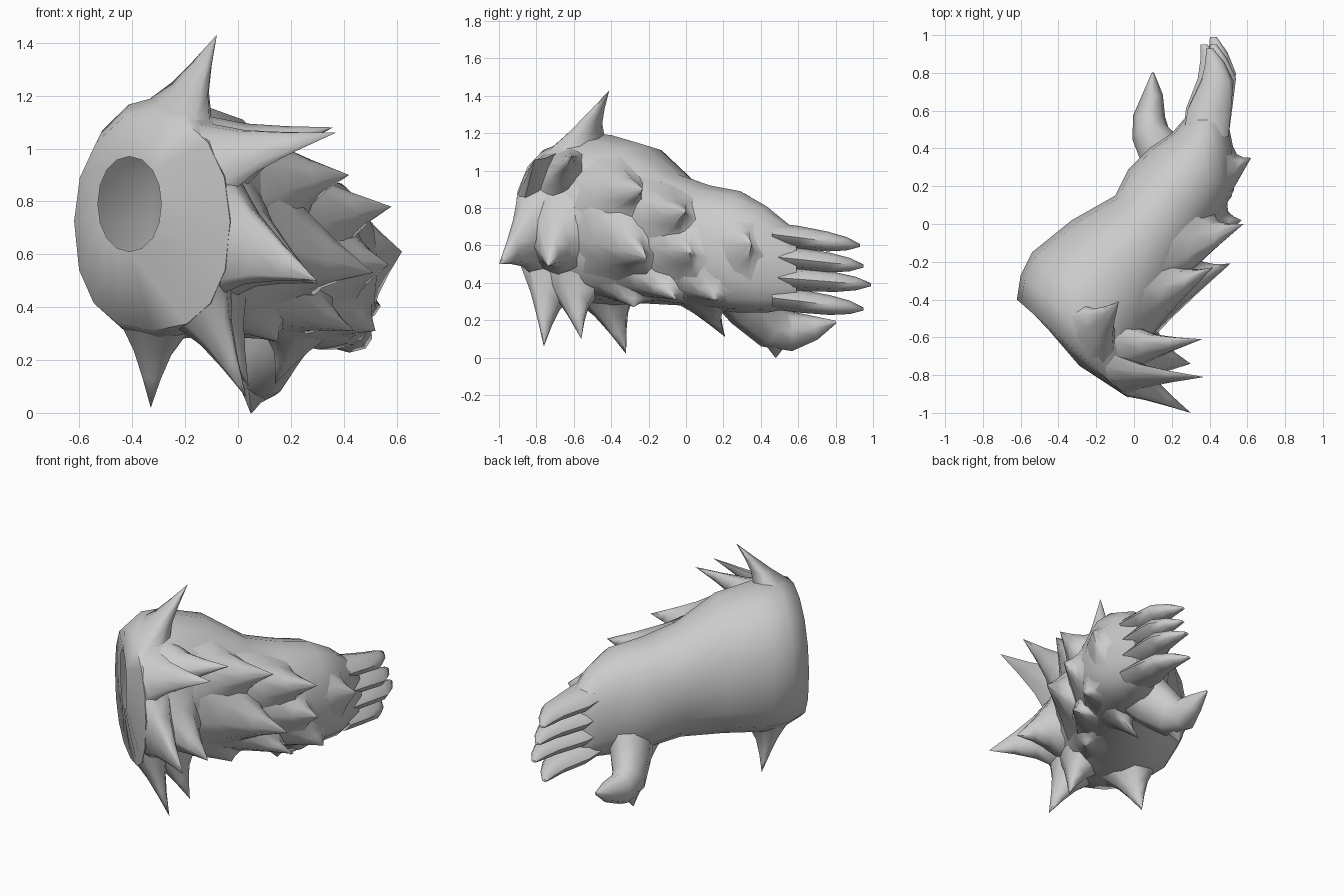
import bpy, bmesh
from math import sin, cos, pi, radians, copysign
from mathutils import Vector as V

if "Cube" in bpy.data.objects:
    bpy.data.objects.remove(bpy.data.objects["Cube"])


def sup(v, e):
    return copysign(abs(v) ** e, v)


def loft(name, rings, cap_start, cap_end, angle=45):
    """Skin a list of equally sized point rings."""
    bm = bmesh.new()
    loops = [[bm.verts.new(p) for p in r] for r in rings]
    n = len(loops[0])
    for a, b in zip(loops, loops[1:]):
        for i in range(n):
            j = (i + 1) % n
            bm.faces.new((a[i], a[j], b[j], b[i]))
    if cap_start:
        bm.faces.new(loops[0][::-1])
    if cap_end:
        bm.faces.new(loops[-1])
    bmesh.ops.recalc_face_normals(bm, faces=bm.faces)
    me = bpy.data.meshes.new(name)
    bm.to_mesh(me)
    bm.free()
    ob = bpy.data.objects.new(name, me)
    bpy.context.collection.objects.link(ob)
    bpy.ops.object.select_all(action='DESELECT')
    ob.select_set(True)
    bpy.context.view_layer.objects.active = ob
    bpy.ops.object.shade_smooth_by_angle(angle=radians(angle))
    return ob


def ring(c, u, w, n=8):
    return [c + u * cos(2 * pi * i / n) + w * sin(2 * pi * i / n) for i in range(n)]


# Forearm sections: left x, y, right x, y, top z, bottom z
SECT = [(-.62, -.40, -.03, -.92, 1.14, .31), (-.60, -.27, .02, -.78, 1.20, .28),
        (-.54, -.15, .07, -.65, 1.19, .28), (-.33, .02, .17, -.48, 1.14, .29),
        (-.10, .15, .28, -.24, .98, .28), (-.03, .29, .42, -.03, .92, .26),
        (.08, .40, .53, .18, .89, .24), (.20, .48, .53, .38, .81, .24),
        (.26, .55, .50, .53, .72, .26), (.32, .60, .49, .59, .67, .30)]
HOLE = (-.53, -.47, -.29, -.75, .97, .61)


def on_section(s, a):
    """Point on a section, squarer along the bottom than the top."""
    lx, ly, rx, ry, zt, zb = s
    c = V(((lx + rx) / 2, (ly + ry) / 2, (zt + zb) / 2))
    u = V(((rx - lx) / 2, (ry - ly) / 2, 0))
    e = .96 if sin(a) >= 0 or s is HOLE else .84
    return c + u * sup(cos(a), e) + V((0, 0, (zt - zb) / 2 * sup(sin(a), e))), c


def surface(t, deg):
    """Point on the forearm at section t and angle; also the section centre."""
    t = min(max(t, 0), len(SECT) - 1.001)
    i = int(t)
    f = t - i
    a = radians(deg)
    (p, c), (q, d) = on_section(SECT[i], a), on_section(SECT[i + 1], a)
    return p.lerp(q, f), c.lerp(d, f)


# Forearm and palm, open socket at the near end
loft("forearm", [[on_section(s, 2 * pi * i / 16)[0] for i in range(16)]
                 for s in [HOLE] + SECT], False, True, 70)

# Fur tufts: section, angle, tip x, y, z, half width
TUFTS = [(1.0, 76, -.08, -.41, 1.43, .13), (.3, 36, .37, -.81, 1.06, .12),
         (1.4, 36, .36, -.61, 1.08, .12), (.3, -6, .30, -1.0, .50, .17),
         (1.4, -8, .30, -.74, .49, .16), (.4, -52, .03, -.76, .06, .14),
         (1.5, -52, .04, -.56, .10, .13), (1.4, -100, -.33, -.32, .02, .12),
         (3.0, 30, .42, -.23, .90, .15), (3.2, -8, .51, -.21, .53, .17),
         (4.3, 28, .58, 0, .78, .14), (4.7, -5, .57, .02, .56, .14),
         (5.9, 5, .62, .35, .61, .19), (4.0, -45, .44, -.05, .31, .13),
         (3.1, -60, .15, -.28, .27, .12), (5.4, -40, .52, .15, .31, .13),
         (4.9, -80, .14, .21, .11, .09)]
for k, (t, deg, x, y, z, hw) in enumerate(TUFTS):
    tip = V((x, y, z))
    p, c = surface(t, deg)
    base = c.lerp(p, .97)
    dt = hw * 1.3 / .18                       # reach along the arm
    dd = hw * 1.35 / (p - c).length * 57.3    # reach around the arm
    foot = []
    for i in range(8):                        # foot follows the arm surface
        a = 2 * pi * i / 8
        q, m = surface(t + dt * cos(a), deg + dd * sin(a))
        foot.append(m.lerp(q, .98))
    rings = [foot]
    for f, g in ((.27, .6), (.6, .3), (1, .01)):
        rings.append([base.lerp(tip, f) + (q - base) * g for q in foot])
    rings[-1] = [tip + (q - tip) * .05 for q in rings[-1]]
    loft(f"fur_tuft_{k + 1}", rings, False, True, 75)

# Four fingers curling inward to a blunt wedge
for k, (z0, z1, dx, dy) in enumerate([(.66, .60, -.02, -.05), (.54, .49, 0, -.03),
                                      (.43, .39, 0, .01), (.32, .26, -.05, -.03)]):
    rings = []
    for f, x, y, rx, rz in ((0, .38, .46, .12, .062), (.3, .405, .62, .115, .062),
                            (.65, .455, .79, .085, .053), (.85, .445, .90, .05, .036),
                            (1, .42, .98, .018, .008)):
        c = V((x + dx * f, y + dy * f, z0 + (z1 - z0) * f))
        rings.append(ring(c, V((rx, 0, 0)), V((0, 0, rz)), 8))
    loft(f"finger_{k + 1}", rings, False, True, 60)

# Thumb hanging below the palm, pointed at the end
THUMB = [(.23, .27, .42, .17), (.15, .36, .28, .145), (.09, .47, .165, .12),
         (.08, .57, .14, .10), (.10, .69, .16, .062), (.10, .80, .19, .008)]
rings = []
for k, (x, y, z, r) in enumerate(THUMB):
    a, b = THUMB[max(k - 1, 0)], THUMB[min(k + 1, len(THUMB) - 1)]
    d = (V(b[:3]) - V(a[:3])).normalized()
    side = V((1, 0, 0))
    side = (side - d * side.dot(d)).normalized()
    rings.append(ring(V((x, y, z)), side * r * .85, d.cross(side) * r * 1.05, 8))
loft("thumb", rings, False, True, 60)
# Thumb knuckle point
loft("thumb_knuckle", [ring(V((.08, .50, .12)), V((.08, 0, 0)), V((0, .11, .03)), 6),
                       ring(V((.05, .48, 0)), V((.003, 0, 0)), V((0, .003, 0)), 6)],
     False, True, 60)
